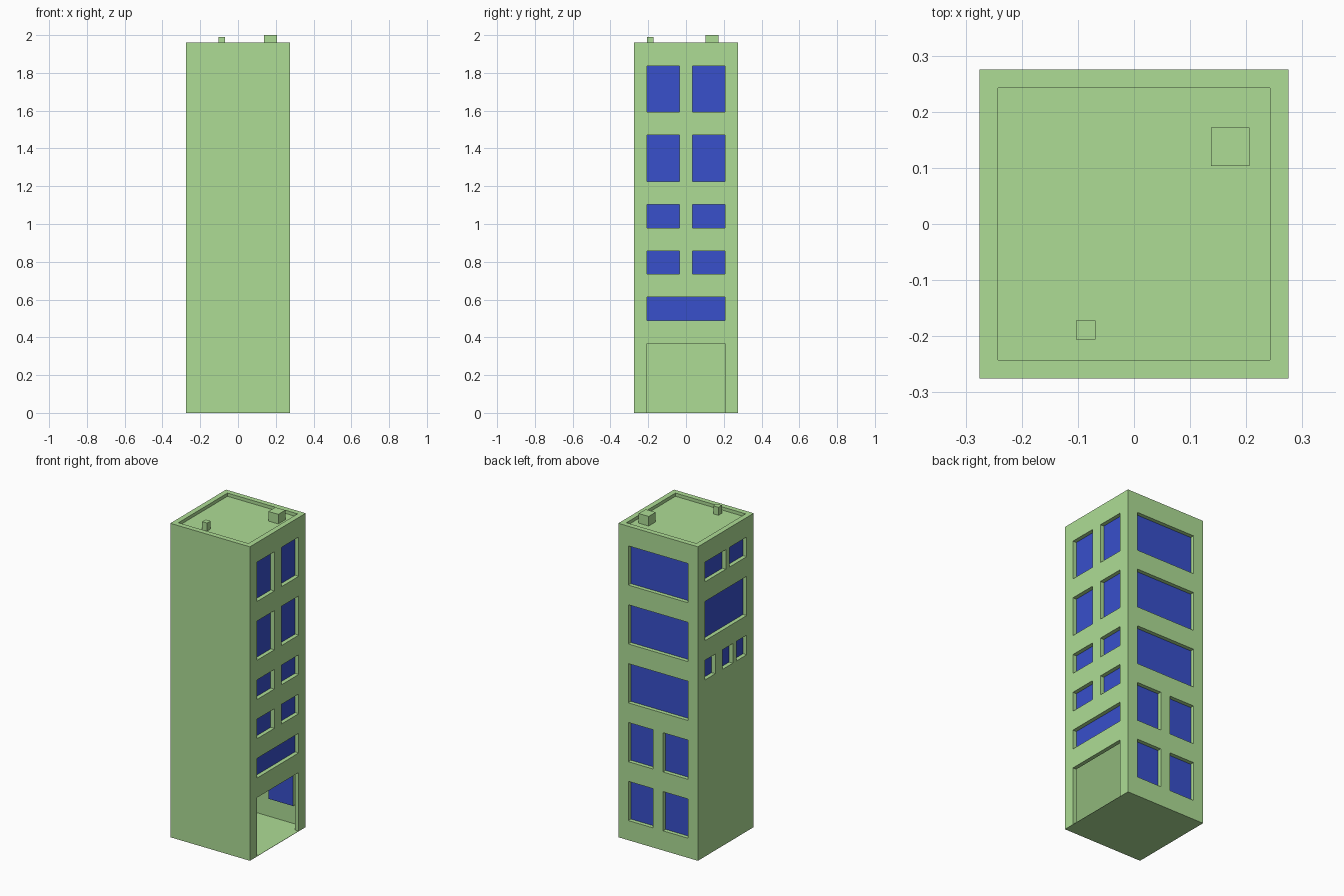
import bpy, bmesh
from mathutils import Vector

if "Cube" in bpy.data.objects:
    bpy.data.objects.remove(bpy.data.objects["Cube"])

H, TOP, DEPTH = 0.275, 1.96, 0.025     # half width, wall height, window recess
U, V = 0.55 / 16, TOP / 16             # layout grid across and up


def material(name, rgb):
    m = bpy.data.materials.new(name)
    m.diffuse_color = (*rgb, 1)
    m.use_nodes = True
    m.node_tree.nodes["Principled BSDF"].inputs["Base Color"].default_value = m.diffuse_color
    return m


green = material("wall_green", (0.42, 0.72, 0.30))
blue = material("glass_blue", (0.04, 0.08, 0.60))


def add_box(bm, lo, hi):
    lo, hi = Vector(lo), Vector(hi)
    verts = bmesh.ops.create_cube(bm, size=1)["verts"]
    for v in verts:
        v.co = (lo + hi) / 2 + v.co * (hi - lo)


def finish(bm, name, *mats):
    me = bpy.data.meshes.new(name)
    bm.to_mesh(me)
    bm.free()
    ob = bpy.data.objects.new(name, me)
    bpy.context.collection.objects.link(ob)
    for m in mats:
        me.materials.append(m)
    return ob


def box(name, lo, hi):
    bm = bmesh.new()
    add_box(bm, lo, hi)
    return finish(bm, name, green)


# Openings per wall: (start, end, bottom, top) in grid units
PAIR = [(-6, -1), (1, 6)]
WIDE = [(-6, 6)]
walls = {
    "right": [(a, b, z, z + h) for spans, z, h in
              [(PAIR, 13, 2), (PAIR, 10, 2), (PAIR, 8, 1), (PAIR, 6, 1),
               (WIDE, 4, 1), (WIDE, 0.015, 2.985)] for a, b in spans],
    "back": [(a, b, z, z + 2) for spans, z in
             [(WIDE, 13), (WIDE, 10), (WIDE, 7), (PAIR, 4), (PAIR, 1)]
             for a, b in spans],
    "left": [(0, 6, 14, 15), (-6, -1, 14, 15), (-6, 6, 11, 13),
             (3, 6, 9, 10), (-2, 1, 9, 10), (-6, -3, 9, 10)],
}

# Tower shell with recessed openings and a sunken roof
tower = box("tower", (-H, -H, 0), (H, H, TOP))
cut = bmesh.new()
add_box(cut, (-0.242, -0.242, 1.94), (0.242, 0.242, 2.1))
inner, outer = H - DEPTH, H + 0.05
for side, openings in walls.items():
    for a, b, z0, z1 in openings:
        a, b, z0, z1 = a * U, b * U, z0 * V, z1 * V
        if side == "right":
            add_box(cut, (inner, a, z0), (outer, b, z1))
        elif side == "left":
            add_box(cut, (-outer, a, z0), (-inner, b, z1))
        else:
            add_box(cut, (a, inner, z0), (b, outer, z1))
cutter = finish(cut, "opening_cutter", green)
cutter.hide_render = True
mod = tower.modifiers.new("openings", "BOOLEAN")
mod.operation, mod.object, mod.solver = "DIFFERENCE", cutter, "EXACT"
dg = bpy.context.evaluated_depsgraph_get()
mesh = bpy.data.meshes.new_from_object(tower.evaluated_get(dg))
tower.modifiers.clear()
tower.data = mesh
bpy.data.objects.remove(cutter)
mesh.materials.clear()
mesh.materials.append(green)
mesh.materials.append(blue)

# Glass at the back of each recess; the entrance is left open
bm = bmesh.new()
bm.from_mesh(mesh)
doors = []
for f in bm.faces:
    c, n = f.calc_center_median(), f.normal
    on_x = abs(n.x) > 0.9 and abs(abs(c.x) - inner) < 1e-3
    on_y = n.y > 0.9 and abs(c.y - inner) < 1e-3
    f.material_index = int(on_x or on_y)
    if on_x and c.x > 0 and c.z < 3 * V:
        doors.append(f)
bmesh.ops.delete(bm, geom=doors, context="FACES")
bm.to_mesh(mesh)
bm.free()

# Rooftop blocks
box("roof_hut", (4 * U, 3 * U, 1.94), (6 * U, 5 * U, 2.0))
box("roof_vent", (-3 * U, -6 * U, 1.94), (-2 * U, -5 * U, 1.99))
